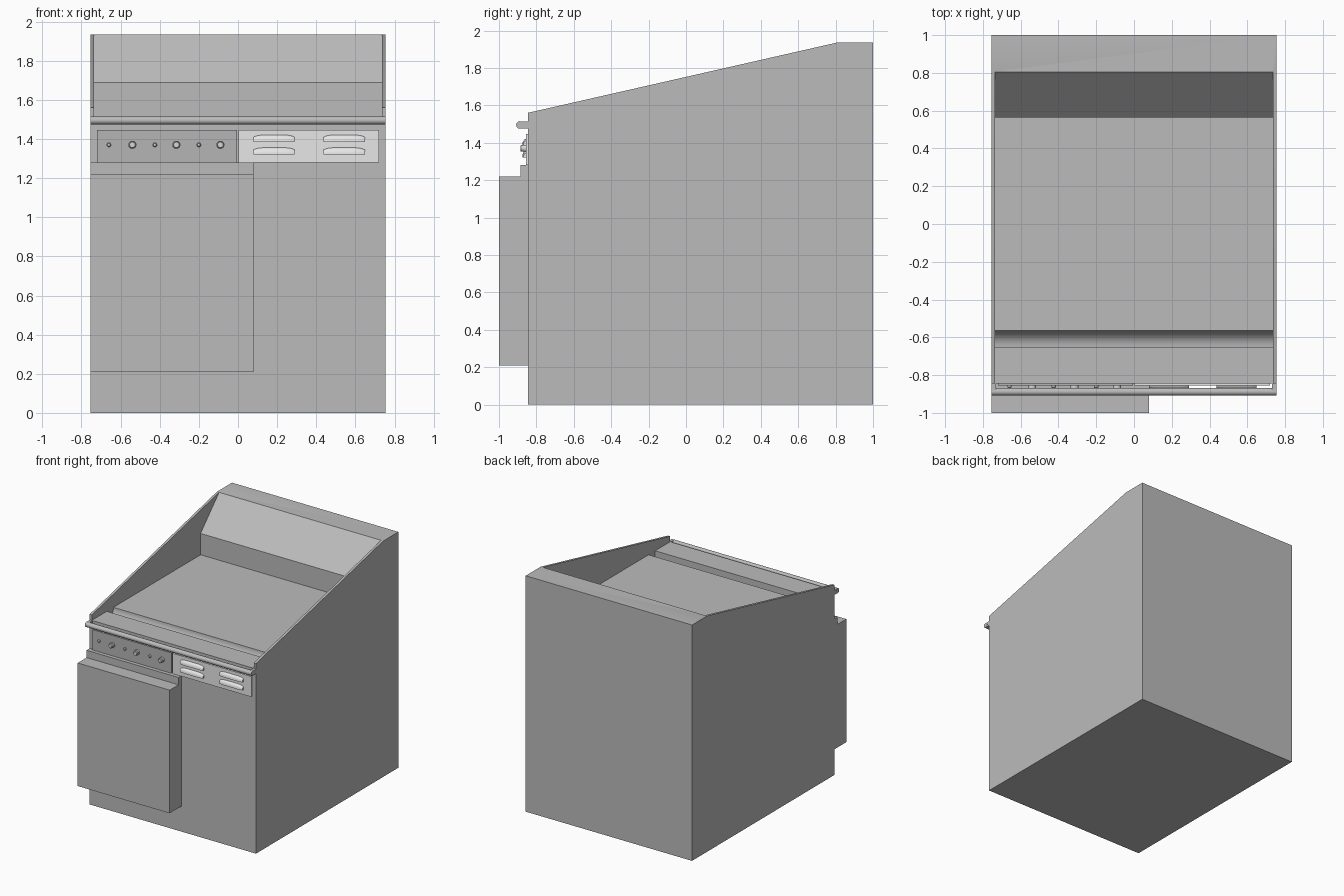
import bpy, bmesh, math

if "Cube" in bpy.data.objects:
    bpy.data.objects.remove(bpy.data.objects["Cube"])


def material(name, v):
    m = bpy.data.materials.new(name)
    m.diffuse_color = (v, v, v, 1)
    m.use_nodes = True
    m.node_tree.nodes["Principled BSDF"].inputs["Base Color"].default_value = m.diffuse_color
    return m


STEEL = material("brushed_steel", 0.50)
PANEL = material("control_panel_grey", 0.46)
LIGHT = material("pale_steel", 0.85)
KNOB = material("knob_grey", 0.68)


def loft(name, sections, mat):
    """Skin a list of equal-length (x,y,z) rings and cap both ends."""
    bm = bmesh.new()
    rings = [[bm.verts.new(p) for p in s] for s in sections]
    n = len(rings[0])
    for a, b in zip(rings, rings[1:]):
        for i in range(n):
            j = (i + 1) % n
            bm.faces.new((a[i], a[j], b[j], b[i]))
    bm.faces.new(rings[0])
    bm.faces.new(rings[-1])
    bmesh.ops.recalc_face_normals(bm, faces=bm.faces)
    me = bpy.data.meshes.new(name)
    bm.to_mesh(me)
    bm.free()
    ob = bpy.data.objects.new(name, me)
    bpy.context.collection.objects.link(ob)
    me.materials.append(mat)
    return ob


def extrude_x(name, prof, x0, x1, mat):
    """Extrude a (y, z) side profile between two x positions."""
    return loft(name, [[(x, y, z) for y, z in prof] for x in (x0, x1)], mat)


def box(name, x0, x1, y0, y1, z0, z1, mat):
    return extrude_x(name, [(y0, z0), (y1, z0), (y1, z1), (y0, z1)], x0, x1, mat)


def smooth(ob, deg=30):
    bpy.ops.object.select_all(action='DESELECT')
    ob.select_set(True)
    bpy.context.view_layer.objects.active = ob
    bpy.ops.object.shade_smooth_by_angle(angle=math.radians(deg))


def turned(name, x, z, rings, mat, seg=24):
    """Round part about a y axis from (y, radius) rings."""
    secs = [[(x + r * math.cos(2 * math.pi * i / seg), y,
              z + r * math.sin(2 * math.pi * i / seg)) for i in range(seg)]
            for y, r in rings]
    smooth(loft(name, secs, mat))


W, IN, FRONT = 0.755, 0.735, -0.845
TOP = 1.515

# Cabinet with sloping splash guards
cabinet = extrude_x("cabinet", [(FRONT, 0), (1, 0), (1, 1.935), (0.805, 1.935),
                                (FRONT, 1.56)], -W, W, STEEL)

# Hollow above the cooking plate, with a curved grease trough at the front
trough = [(-0.65 + 0.085 * math.sin(a), TOP - 0.085 * math.cos(a))
          for a in [math.pi / 2 * i / 10 for i in range(11)]]
hollow = extrude_x("hollow_cutter", [(-0.95, TOP), (-0.65, TOP)] + trough +
                   [(0.565, TOP), (0.565, 1.69), (0.815, 1.945), (0.815, 2.2),
                    (-0.95, 2.2)], -IN, IN, STEEL)
cut = cabinet.modifiers.new("hollow", 'BOOLEAN')
cut.operation = 'DIFFERENCE'
cut.solver = 'EXACT'
cut.object = hollow
bpy.context.view_layer.objects.active = cabinet
bpy.ops.object.modifier_apply(modifier=cut.name)
bpy.data.objects.remove(hollow)
smooth(cabinet, 20)

# Door with its stepped back frame
extrude_x("door", [(-1, 0.21), (FRONT, 0.21), (FRONT, 1.28), (-0.885, 1.28),
                   (-0.885, 1.22), (-1, 1.22)], -W, 0.08, STEEL)

# Control and vent panels
box("control_panel", -0.72, -0.005, -0.855, FRONT, 1.28, 1.447, PANEL)
box("vent_panel", 0.003, 0.72, -0.855, FRONT, 1.28, 1.447, LIGHT)

# Front rail and its end brackets
RY, RZ, RR = -0.888, 1.495, 0.02
arc = [(math.cos(2 * math.pi * i / 24), math.sin(2 * math.pi * i / 24))
       for i in range(24)]
smooth(extrude_x("front_rail", [(RY + RR * c, RZ + RR * s) for c, s in arc],
                 -W, W, STEEL))
for s, side in ((-1, "left"), (1, "right")):
    box("rail_bracket_" + side, *sorted((s * 0.73, s * 0.754)), RY, FRONT,
        RZ - 0.019, RZ + 0.019, STEEL)

# Knobs and indicator buttons
for i, x in enumerate((-0.54, -0.315, -0.09)):
    turned(f"knob_{i}", x, 1.37, [(-0.855, 0.021), (-0.868, 0.021), (-0.868, 0.017),
                                  (-0.882, 0.017), (-0.886, 0.014)], KNOB)
for i, x in enumerate((-0.66, -0.425, -0.2)):
    turned(f"indicator_{i}", x, 1.37, [(-0.855, 0.011), (-0.864, 0.011),
                                       (-0.868, 0.007)], KNOB)

# Hooded vent louvres
hood = [(0, 0), (-0.02, 0), (-0.02, 0.012), (-0.016, 0.024), (-0.008, 0.033), (0, 0.036)]
stations = [(-0.105, 0.7), (-0.095, 0.82), (-0.08, 0.93), (-0.055, 1),
            (0.055, 1), (0.08, 0.93), (0.095, 0.82), (0.105, 0.7)]
for c in (0.185, 0.543):
    for z in (1.32, 1.385):
        smooth(loft("vent_louvre", [[(c + x, -0.855 + y * k, z + h * k) for y, h in hood]
                                    for x, k in stations], LIGHT), 40)
